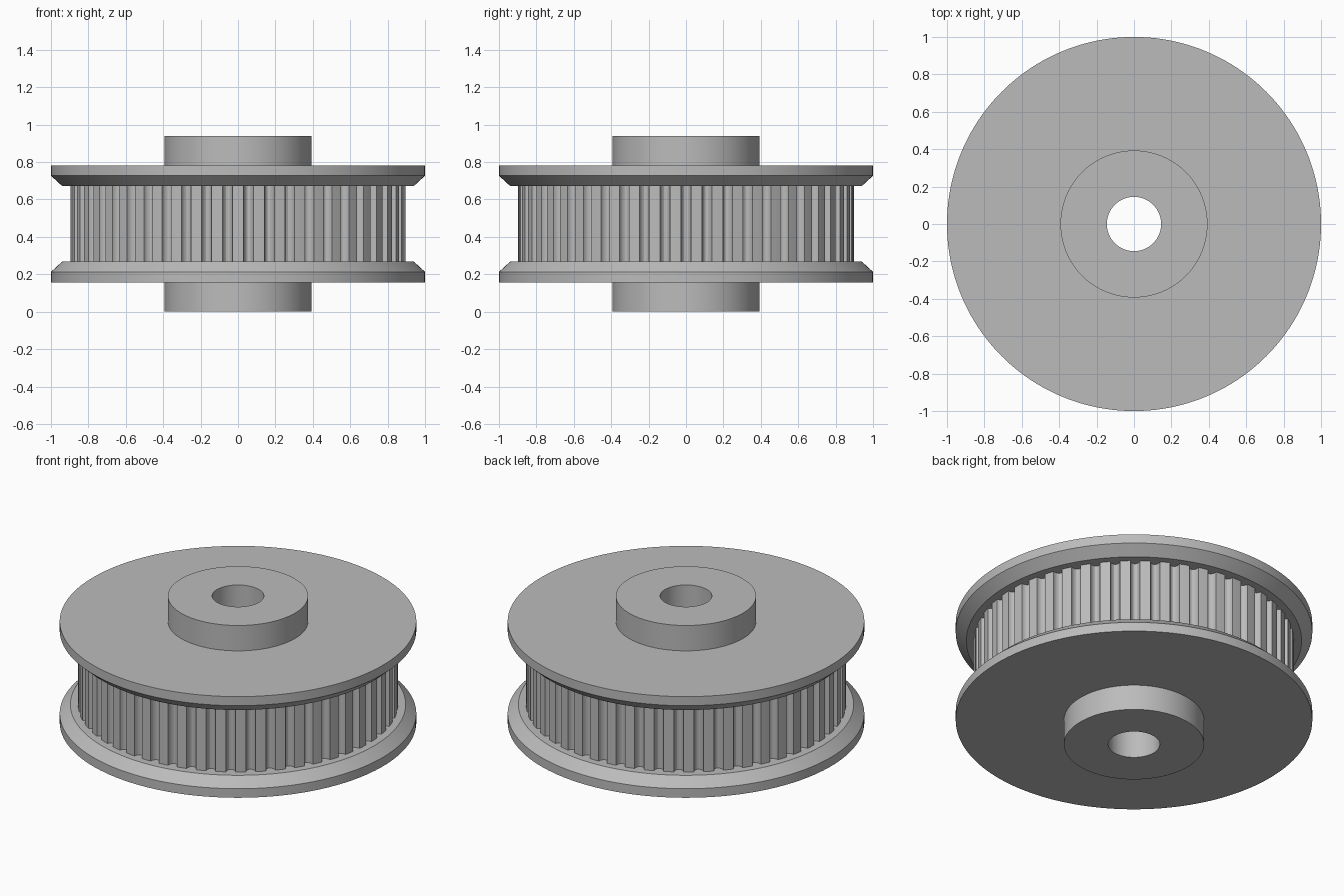
import bpy, bmesh, math

cube = bpy.data.objects.get("Cube")
if cube:
    bpy.data.objects.remove(cube, do_unlink=True)

HEIGHT = 0.94
SEGMENTS = 160
TEETH = 50

metal = bpy.data.materials.new("grey_metal")
metal.use_nodes = True
metal.diffuse_color = (0.5, 0.5, 0.5, 1)
metal.node_tree.nodes["Principled BSDF"].inputs["Base Color"].default_value = (0.5, 0.5, 0.5, 1)


def finish(name, bm):
    """Turn a bmesh into a smooth-shaded object with sharp creases."""
    bmesh.ops.recalc_face_normals(bm, faces=bm.faces)
    mesh = bpy.data.meshes.new(name)
    bm.to_mesh(mesh)
    bm.free()
    mesh.materials.append(metal)
    obj = bpy.data.objects.new(name, mesh)
    bpy.context.collection.objects.link(obj)
    bpy.ops.object.select_all(action='DESELECT')
    obj.select_set(True)
    bpy.context.view_layer.objects.active = obj
    bpy.ops.object.shade_smooth_by_angle(angle=math.radians(25))
    return obj


def bridge(bm, a, b):
    for i in range(len(a)):
        j = (i + 1) % len(a)
        bm.faces.new((a[i], a[j], b[j], b[i]))


def lathe(name, profile):
    """Revolve a closed (radius, height) profile around z."""
    bm = bmesh.new()
    rings = []
    for r, z in profile:
        rings.append([bm.verts.new((r * math.cos(t), r * math.sin(t), z))
                      for t in (math.tau * i / SEGMENTS for i in range(SEGMENTS))])
    for k, ring in enumerate(rings):
        bridge(bm, ring, rings[(k + 1) % len(rings)])
    return finish(name, bm)


# Hub with through bore
HUB, BORE = 0.393, 0.145
lathe("hub", [(BORE, 0), (HUB, 0), (HUB, HEIGHT), (BORE, HEIGHT)])

# Flanges with bevelled inner rims, mirrored about mid height
flange = [(HUB, 0.157), (1.0, 0.157), (1.0, 0.213), (0.94, 0.268), (HUB, 0.268)]
lathe("lower_flange", flange)
lathe("upper_flange", [(r, HEIGHT - z) for r, z in flange])

# Toothed drum: round-bottomed grooves between lands
LAND, DEPTH, HALF_GROOVE = 0.897, 0.036, 0.027
STEPS = 8
outline = []
pitch = math.tau / TEETH
half = HALF_GROOVE / LAND
for tooth in range(TEETH):
    centre = tooth * pitch
    for s in range(STEPS + 1):
        a = math.pi * s / STEPS
        outline.append((LAND - DEPTH * math.sin(a), centre - half * math.cos(a)))
    for s in (1, 2):
        outline.append((LAND, centre + half + (pitch - 2 * half) * s / 3))

bm = bmesh.new()
low, high = [[bm.verts.new((r * math.cos(t), r * math.sin(t), z)) for r, t in outline]
             for z in (0.26, HEIGHT - 0.26)]
bridge(bm, low, high)
finish("toothed_drum", bm)
